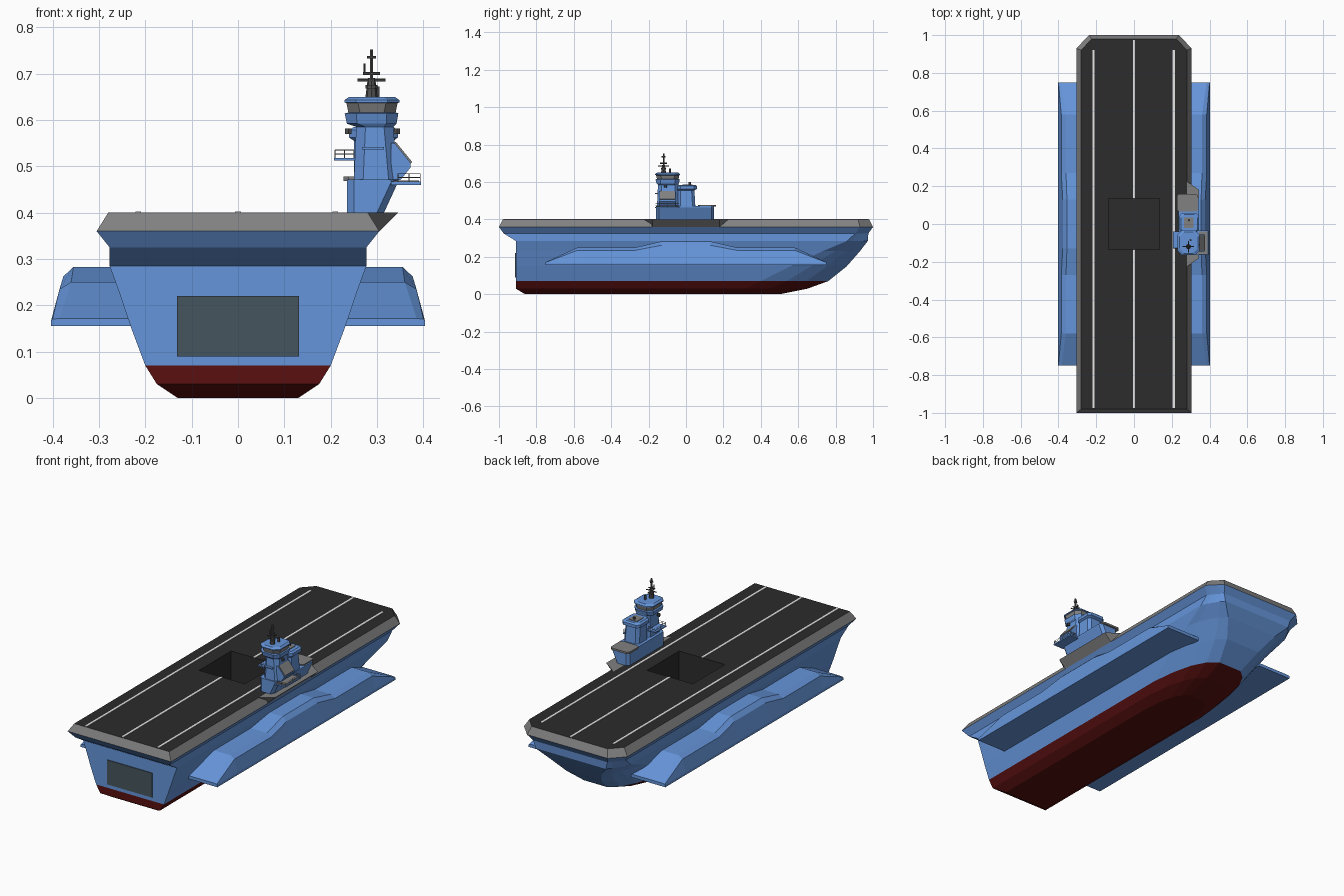
import bpy, bmesh, math
from mathutils import Vector

old = bpy.data.objects.get("Cube")
if old:
    bpy.data.objects.remove(old)


def material(name, *rgb):
    m = bpy.data.materials.new(name)
    m.use_nodes = True
    m.diffuse_color = (*rgb, 1)
    m.node_tree.nodes["Principled BSDF"].inputs["Base Color"].default_value = (*rgb, 1)
    return m


blue = material("hull blue", .13, .3, .7)
red = material("waterline red", .1, .005, .005)
grey = material("edge grey", .22, .22, .22)
black = material("deck black", .025, .025, .025)
white = material("stripe white", .8, .8, .8)
slate = material("door slate", .06, .09, .11)
steel = material("mast steel", .08, .08, .08)


def finish(name, bm, *mats, recalc=True):
    if recalc:
        bmesh.ops.recalc_face_normals(bm, faces=bm.faces)
    me = bpy.data.meshes.new(name)
    bm.to_mesh(me)
    bm.free()
    for m in mats:
        me.materials.append(m)
    ob = bpy.data.objects.new(name, me)
    bpy.context.collection.objects.link(ob)
    return ob


def loft(name, rings, mats, bands=None, top=True):
    """Skin equal-length rings; bands gives a material index per band."""
    bm = bmesh.new()
    vs = [[bm.verts.new(p) for p in r] for r in rings]
    n = len(vs[0])
    for b, (lo, hi) in enumerate(zip(vs, vs[1:])):
        for i in range(n):
            j = (i + 1) % n
            f = bm.faces.new((lo[i], lo[j], hi[j], hi[i]))
            f.material_index = bands[b] if bands else 0
    bm.faces.new(vs[0]).material_index = bands[0] if bands else 0
    if top:
        bm.faces.new(vs[-1]).material_index = bands[-1] if bands else 0
    return finish(name, bm, *mats)


def rect(x0, x1, y0, y1, z, c=0):
    """Rectangle ring with corners cut by c."""
    if not c:
        return [(x0, y0, z), (x1, y0, z), (x1, y1, z), (x0, y1, z)]
    return [(x0 + c, y0, z), (x1 - c, y0, z), (x1, y0 + c, z), (x1, y1 - c, z),
            (x1 - c, y1, z), (x0 + c, y1, z), (x0, y1 - c, z), (x0, y0 + c, z)]


def box(name, mat, x0, x1, y0, y1, z0, z1, c=0):
    return loft(name, [rect(x0, x1, y0, y1, z, c) for z in (z0, z1)], [mat])


def rod(name, mat, a, b, r, r2=None, sides=6):
    a, b = Vector(a), Vector(b)
    bm = bmesh.new()
    bmesh.ops.create_cone(bm, cap_ends=True, segments=sides, radius1=r,
                          radius2=r if r2 is None else r2, depth=(b - a).length)
    rot = (b - a).to_track_quat('Z', 'Y')
    for v in bm.verts:
        v.co = rot @ v.co + (a + b) / 2
    return finish(name, bm, mat)


# Hull: plan outlines stacked by height, with a rounded bow
def outline(z, w, stern, bow, length, tip, bulge):
    a, b = Vector((w, bow - length, z)), Vector((w * tip, bow, z))
    ctrl = ((a + b) / 2).lerp(Vector((w, bow, z)), bulge)
    half = [Vector((w, stern, z))]
    for i in range(5):
        t = i / 4
        half.append(a.lerp(ctrl, t).lerp(ctrl.lerp(b, t), t))
    return half + [Vector((-p.x, p.y, z)) for p in reversed(half)]


levels = [(0, .13, -.86, .5, .25, .4, .7), (.03, .175, -.91, .65, .33, .35, .7),
          (.07, .2, -.91, .76, .36, .35, .7), (.15, .23, -.91, .86, .3, .45, .6),
          (.23, .257, -.91, .93, .2, .6, .4), (.285, .277, -.91, .972, .11, .75, .15),
          (.325, .277, -.975, .975, .07, .79, 0), (.36, .305, -1, 1, .07, .78, 0),
          (.4, .28, -.98, .98, .06, .8, 0)]
rings = [outline(*lv) for lv in levels]
loft("hull", rings, [red, blue, grey], [0, 0, 1, 1, 1, 1, 1, 2], top=False)

# Flight deck with a sunken lift well
WELL = .135
bm = bmesh.new()
bm.faces.new([bm.verts.new(p) for p in rings[-1]])
for axis in ((1, 0, 0), (0, 1, 0)):
    for s in (-WELL, WELL):
        bmesh.ops.bisect_plane(bm, geom=bm.verts[:] + bm.edges[:] + bm.faces[:],
                               plane_co=Vector(axis) * s, plane_no=axis)
bm.normal_update()
for f in bm.faces:
    if f.normal.z < 0:
        f.normal_flip()
centre = min(bm.faces, key=lambda f: f.calc_center_median().xy.length)
ext = bmesh.ops.extrude_face_region(bm, geom=[centre])["geom"]
for v in ext:
    if isinstance(v, bmesh.types.BMVert):
        v.co.z -= .18
if centre.is_valid:
    bmesh.ops.delete(bm, geom=[centre], context='FACES_ONLY')
finish("flight_deck", bm, black, recalc=False)

# Deck stripes and stern door
for side, x in (("left", .21), ("right", -.215)):
    box(side + "_deck_stripe", white, x - .006, x + .006, -.975, .92, .399, .402)
for part, y0, y1 in (("aft", -.975, -WELL), ("forward", WELL, .975)):
    box(part + "_centre_stripe", white, -.006, .006, y0, y1, .399, .402)
box("stern_door", slate, -.132, .132, -.914, -.906, .09, .22)

# Side sponsons, mirrored
stations = [(.75, .40, .17, .385, .172), (.58, .385, .235, .36, .25),
            (.27, .385, .235, .36, .25), (.13, .377, .262, .355, .283)]
stations = [(-s[0], *s[1:]) for s in stations] + stations[::-1]
for side, m in (("left", 1), ("right", -1)):
    loft(side + "_sponson",
         [[(m * x, y, z) for x, z in ((.2, .155), (.403, .155), (.403, .168),
                                      (xs, zs), (xt, zt), (.2, zt))]
          for y, xs, zs, xt, zt in stations], [blue])

# Deck bracket carrying the island
loft("island_bracket", [
    [(.26, -.19, .36), (.305, -.18, .36), (.305, .18, .36), (.26, .19, .36)],
    [(.26, -.24, .4), (.345, -.18, .4), (.345, .18, .4), (.26, .24, .4)]], [grey])

# Island base with flared outer side
loft("island_base", [rect(.235, .315, -.16, .15, .4, .015),
                     rect(.235, .345, -.16, .15, .465, .015),
                     rect(.235, .345, -.16, .15, .472, .015)], [blue])
box("forward_roof", grey, .228, .338, .065, .16, .468, .478, .01)
box("side_platform", blue, .33, .395, -.165, -.035, .46, .467)
box("side_platform_floor", grey, .335, .39, -.16, -.04, .466, .469)
box("inner_balcony", blue, .207, .26, -.13, -.04, .512, .518)

# Main tower with bridge, window band and roof
loft("tower", [rect(.25, .345, -.155, -.04, .47, .02), rect(.255, .335, -.15, -.04, .585, .02),
               rect(.235, .342, -.155, -.04, .592, .022)], [blue])
loft("bridge", [rect(.235, .342, -.158, -.038, .592, .022), rect(.23, .346, -.163, -.033, .614, .025),
                rect(.238, .34, -.155, -.04, .616, .025), rect(.234, .344, -.16, -.036, .636, .025),
                rect(.23, .348, -.165, -.032, .638, .025), rect(.23, .348, -.165, -.032, .643, .025),
                rect(.24, .338, -.155, -.042, .65, .025)],
     [blue, grey], [0, 0, 1, 0, 0, 0])
box("bridge_ledge", blue, .268, .315, -.165, -.14, .536, .542)
for x in (.238, .343):
    rod("tower_lamp", steel, (x, -.11, .57), (x, -.11, .582), .008)

# Outer casing with a slanted grey face
loft("exhaust_casing", [[(.33, y, .47), (.35, y, .47), (.372, y, .497), (.372, y, .508),
                         (.338, y, .55), (.33, y, .55)] for y in (-.145, -.055)], [blue])
loft("casing_panel", [[(.373, y, .506), (.376, y, .509), (.34, y, .553), (.337, y, .55)]
                      for y in (-.14, -.06)], [grey])

# Second tower forward of the bridge
loft("forward_tower", [rect(.25, .34, -.045, .05, .47, .015), rect(.25, .335, -.045, .045, .555, .015),
                       rect(.24, .345, -.045, .058, .562, .015), rect(.24, .345, -.045, .058, .578, .015),
                       rect(.25, .335, -.045, .05, .585, .015)], [blue])
box("forward_tower_hatch", grey, .265, .315, -.02, .035, .583, .588)

# Mast, yards, radar and sensors
mx, my = .288, -.12
rod("mast_base", steel, (mx, my, .65), (mx, my, .69), .013, .008, 8)
rod("mast_pole", steel, (mx, my, .68), (mx, my, .752), .004)
for z, w in ((.686, .03), (.7, .018), (.735, .01)):
    rod("mast_yard", steel, (mx - w, my, z), (mx + w, my, z), .003)
    rod("mast_spur", steel, (mx, my - w, z), (mx, my + w, z), .003)
rod("radar_disc", steel, (mx, my, .668), (mx, my, .675), .014, .014, 10)
rod("sensor_post", steel, (mx - .015, my, .70), (mx - .015, my, .722), .003)
rod("aft_antenna", steel, (.3, -.085, .65), (.3, -.085, .672), .006)
rod("forward_antenna", steel, (.29, .02, .585), (.29, .02, .6), .006)


# Railings around the platforms
def railing(path, z, h=.017):
    for a, b in zip(path, path[1:]):
        for k in (.5, 1):
            rod("rail", grey, (*a, z + h * k), (*b, z + h * k), .0009, sides=4)
        for t in (0, .5, 1):
            p = Vector(a).lerp(Vector(b), t)
            rod("rail_post", grey, (*p, z), (*p, z + h), .0009, sides=4)


railing([(.345, -.163), (.393, -.163), (.393, -.037), (.345, -.037)], .467)
railing([(.25, -.128), (.209, -.128), (.209, -.042), (.25, -.042)], .518)
